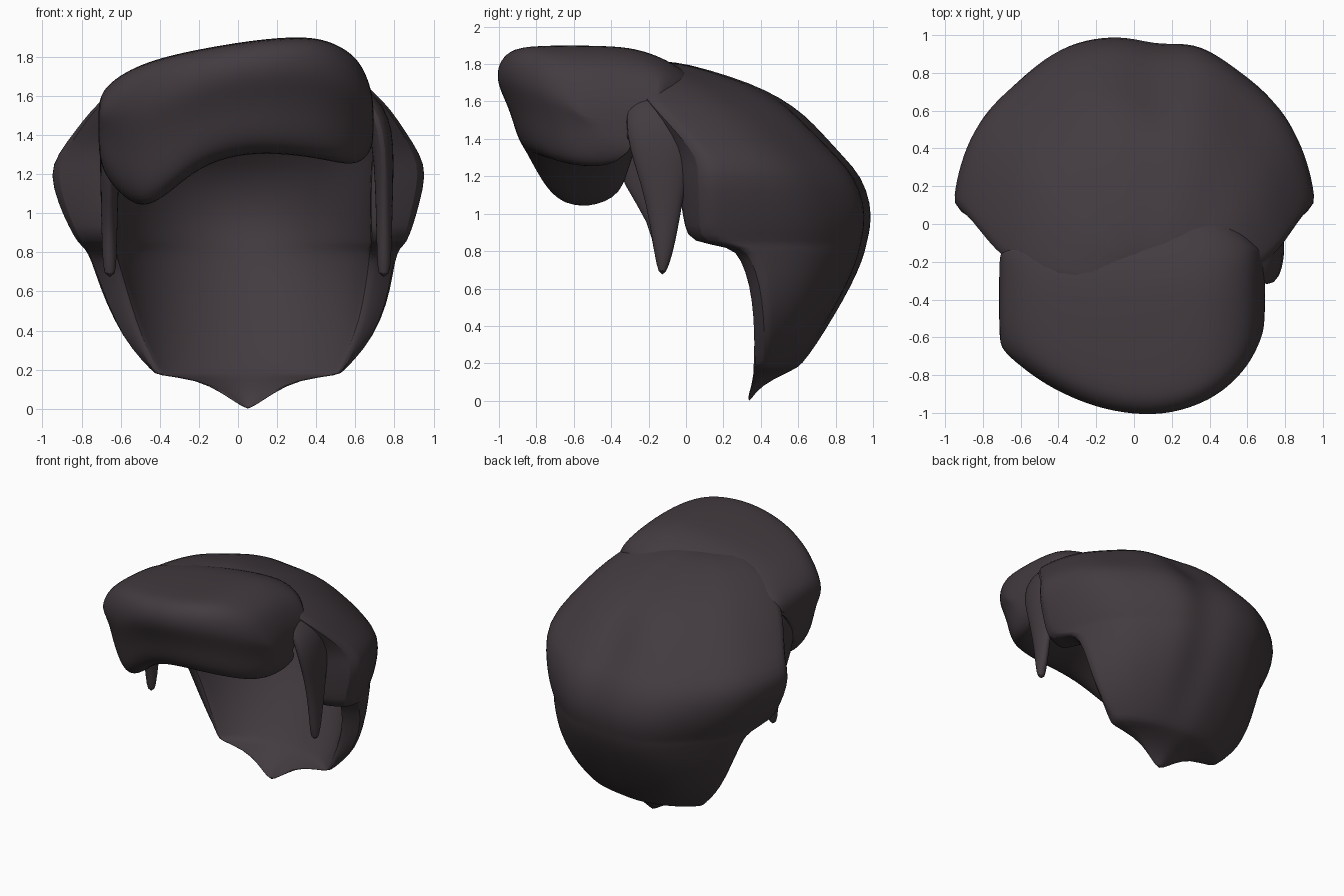
import bpy, bmesh, math

if "Cube" in bpy.data.objects:
    bpy.data.objects.remove(bpy.data.objects["Cube"])

hair = bpy.data.materials.new("dark plum brown")
hair.diffuse_color = (0.055, 0.043, 0.050, 1)
hair.use_nodes = True
hair.node_tree.nodes["Principled BSDF"].inputs["Base Color"].default_value = hair.diffuse_color


def loft(name, rings, subdiv=1):
    """Skin a list of closed rings, cap both ends and smooth."""
    bm = bmesh.new()
    vs = [[bm.verts.new(p) for p in r] for r in rings]
    n = len(rings[0])
    for a, b in zip(vs, vs[1:]):
        for i in range(n):
            j = (i + 1) % n
            bm.faces.new((a[i], a[j], b[j], b[i]))
    bm.faces.new(vs[0][::-1])
    bm.faces.new(vs[-1])
    bmesh.ops.recalc_face_normals(bm, faces=bm.faces)
    me = bpy.data.meshes.new(name)
    bm.to_mesh(me)
    bm.free()
    me.materials.append(hair)
    ob = bpy.data.objects.new(name, me)
    bpy.context.collection.objects.link(ob)
    m = ob.modifiers.new("smooth", 'SUBSURF')
    m.levels = m.render_levels = subdiv
    bpy.ops.object.select_all(action='DESELECT')
    bpy.context.view_layer.objects.active = ob
    ob.select_set(True)
    bpy.ops.object.shade_smooth_by_angle(angle=math.radians(50))
    return ob


def arc(cx, half, cut, base, back, n=32):
    """Part of an ellipse from y=cut on the right, round the back, to the left."""
    a0 = math.asin(max(0, min(.97, (cut - base) / (back - base))))
    w = half / math.cos(a0)
    for k in range(n + 1):
        a = a0 + (math.pi - 2 * a0) * k / n
        yield a, cx + w * math.cos(a), base + (back - base) * math.sin(a)


# Back shell: U-shaped slices, open to the front
# z, outer half width, inner half width, front y, back y
slices = [
    (0.00, .015, .01, .325, .345),
    (0.08, .13, .11, .35, .40),
    (0.15, .26, .24, .36, .55),
    (0.172, .47, .45, .36, .59),
    (0.19, .49, .455, .36, .625),
    (0.30, .61, .51, .365, .71),
    (0.45, .70, .57, .36, .81),
    (0.62, .76, .61, .34, .91),
    (0.76, .79, .64, .29, .97),
    (0.825, .82, .65, .24, .985),
    (0.845, .845, .66, .02, .99),
    (0.93, .885, .665, -.01, 1.01),
    (1.05, .93, .67, -.03, 1.01),
    (1.20, .97, .68, -.05, .955),
    (1.30, .935, .68, -.06, .86),
    (1.42, .85, .67, -.10, .75),
    (1.53, .77, .62, -.20, .645),
    (1.62, .68, .50, -.28, .51),
    (1.70, .58, .40, -.32, .34),
    (1.77, .44, .30, -.34, .12),
    (1.82, .25, .18, -.35, -.08),
]
rings = []
for z, w, wi, yf, yb in slices:
    cx = .05 * max(0, min(1, (1.1 - z) / .6)) + .05 * max(0, z - 1.2)
    if z < 1.5:                       # wall thickness, closing to a ceiling
        yi = yb - min(.08, .3 * (yb - yf))
    else:
        yi = yb - .12 - (z - 1.53) if z < 1.65 else yf + .08
    cut = yf + min(.06, .3 * (yb - yf))
    base = .07 if z < 1.35 else cut
    lip = min(w, wi + .03)
    ring = [(cx + lip, yf, z)]
    for a, x, y in arc(cx, w, max(cut, base), base, yb):   # outer face with soft locks
        s = math.sin(a)
        amp = min(1, z * 2) * s
        lock = .05 * math.exp(-((x - .14) / .15) ** 2) * amp * (z < 1.6)
        wave = .009 * math.sin(9 * a + 2.5 * z) * amp
        ring.append((x * (1 + wave), y + wave - lock, z))
    ring.append((cx - lip, yf, z))
    ring += [(x, y, z) for _, x, y in arc(cx, wi, yf, min(.07, yf), yi)][::-1]
    rings.append(ring)
loft("back_shell", rings)

# Swept front quiff: sections across x, hollow underneath
# x, top z, bottom z, front y
quiff = [
    (-.715, 1.53, 1.36, -.60),
    (-.70, 1.62, 1.22, -.66),
    (-.61, 1.70, 1.10, -.74),
    (-.49, 1.76, 1.01, -.83),
    (-.36, 1.80, 1.09, -.90),
    (-.20, 1.835, 1.235, -.965),
    (0.0, 1.87, 1.30, -1.005),
    (0.20, 1.895, 1.305, -1.0),
    (0.40, 1.90, 1.28, -.93),
    (0.53, 1.85, 1.25, -.83),
    (0.62, 1.78, 1.25, -.72),
    (0.675, 1.66, 1.31, -.60),
    (0.695, 1.55, 1.38, -.52),
]
rings = []
for x, zt, zb, yf in quiff:
    h = zt - zb
    e = max(0, 1 - (abs(x) / .72) ** 4)   # fades toward the temples
    yr = -.22 + .30 * e
    rings.append([(x, y, z) for y, z in [
        (yf + .30, zb - .01), (yf + .16, zb + .03 * h), (yf + .10, zb + .18 * h),
        (yf + .07, zb + .38 * h), (yf + .03, zb + .55 * h), (yf - .01, zb + .70 * h),
        (yf - .005, zb + .86 * h), (yf + .05, zb + .97 * h), (yf + .14, zt + .005),
        (-.42, zt + .003), (-.27, zt - .012), (-.12, zt - .055 * e - .01),
        (yr, zt - .13 * e - .05), (yr, zt - .20 * e - .08),
        (-.20, zt - .22 * e - .08), (-.30, zb + .35 * h), (-.34, zb + .08 * h)]])
loft("quiff", rings, 2)

# Tapered temple strands: z, front y, back y, outer x, inner x
strand = [
    (0.67, -.145, -.11, .73, .67),
    (0.78, -.17, -.07, .74, .665),
    (0.95, -.195, -.035, .745, .66),
    (1.15, -.24, .0, .75, .655),
    (1.35, -.31, .04, .755, .64),
    (1.50, -.33, .05, .73, .60),
    (1.60, -.31, .03, .66, .54),
    (1.67, -.26, -.03, .56, .46),
]
for side, name in ((-1, "left_strand"), (1, "right_strand")):
    rings = []
    for z, y0, y1, xo, xi in strand:
        m, hx = (xo + xi) / 2, (xo - xi) / 2
        if side < 0 and 1.1 < z < 1.55:
            y0 -= .10                     # left side wall joins the quiff
        rings.append([(.045 + side * (m + hx * math.cos(a)),
                       (y0 + y1) / 2 + (y1 - y0) / 2 * math.sin(a), z)
                      for a in [2 * math.pi * k / 14 for k in range(14)]])
    loft(name, rings)
